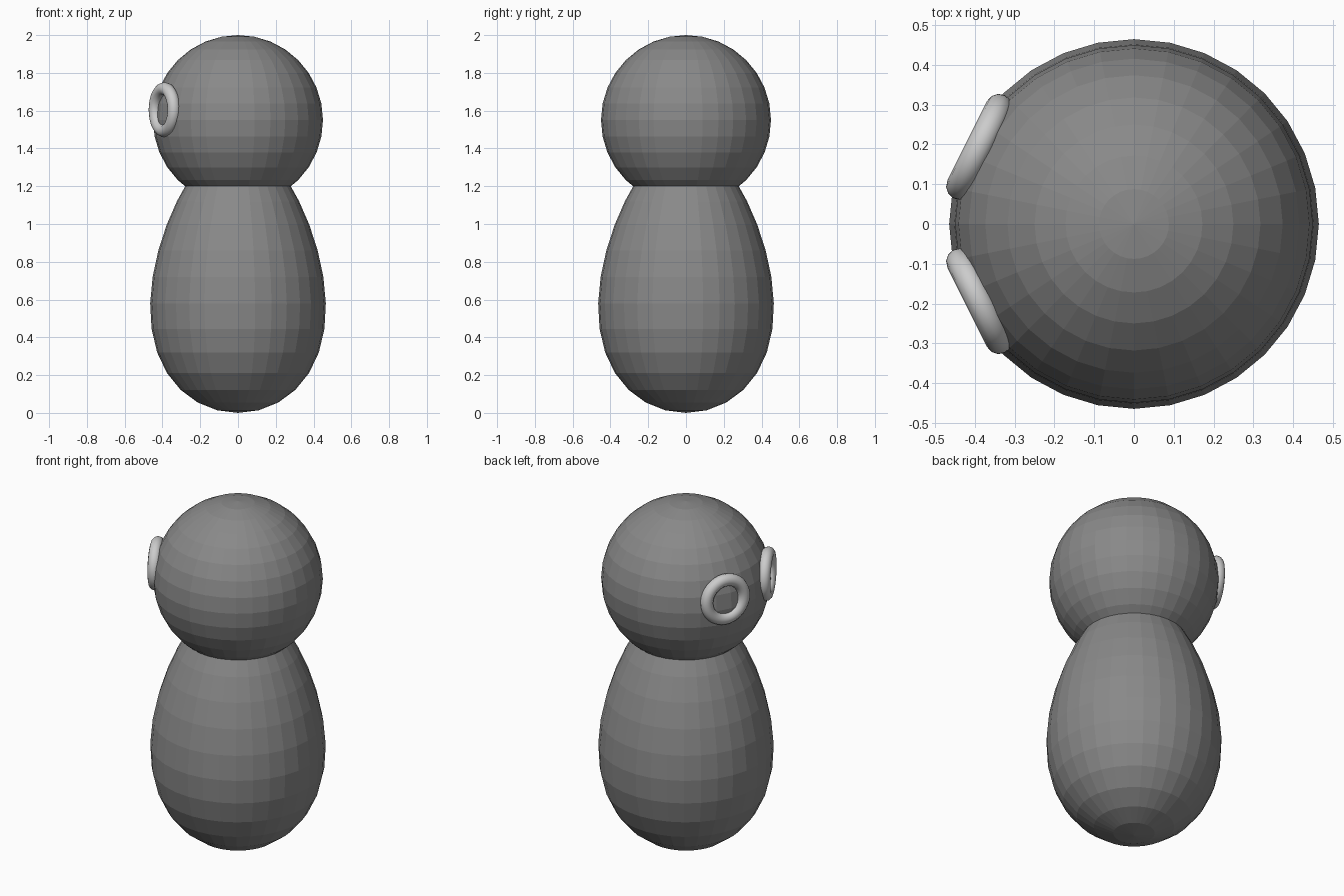
import bpy
from math import radians, cos, sin, pi

if "Cube" in bpy.data.objects:
    bpy.data.objects.remove(bpy.data.objects["Cube"])

dark = bpy.data.materials.new("dark_grey")
dark.diffuse_color = (0.25, 0.25, 0.25, 1)
dark.use_nodes = True
dark.node_tree.nodes["Principled BSDF"].inputs["Base Color"].default_value = dark.diffuse_color


def ball(name, radius, half_height, z, taper=0.0):
    """Flat-shaded sphere, stretched and optionally narrowed towards the top."""
    bpy.ops.mesh.primitive_uv_sphere_add(segments=32, ring_count=16, radius=1)
    ob = bpy.context.object
    ob.name = name
    for v in ob.data.vertices:
        r = radius * (1 - taper * v.co.z)
        v.co = (v.co.x * r, v.co.y * r, v.co.z * half_height)
    ob.location.z = z
    ob.data.materials.append(dark)
    return ob


def eye_ring(name, side):
    """Smooth ring lying against the head, facing outwards."""
    a = pi - side * radians(26.5)
    bpy.ops.mesh.primitive_torus_add(
        major_radius=0.111, minor_radius=0.034,
        major_segments=48, minor_segments=12,
        location=(0.435 * cos(a), 0.435 * sin(a), 1.605),
        rotation=(0, pi / 2, a))
    ob = bpy.context.object
    ob.name = name
    bpy.ops.object.shade_smooth()


# Egg-shaped body and round head
ball("body", 0.452, 0.72, 0.72, taper=0.25)
ball("head", 0.45, 0.45, 1.55)

# Pair of eye rings on the -x side
for name, side in (("eye_ring_a", 1), ("eye_ring_b", -1)):
    eye_ring(name, side)
